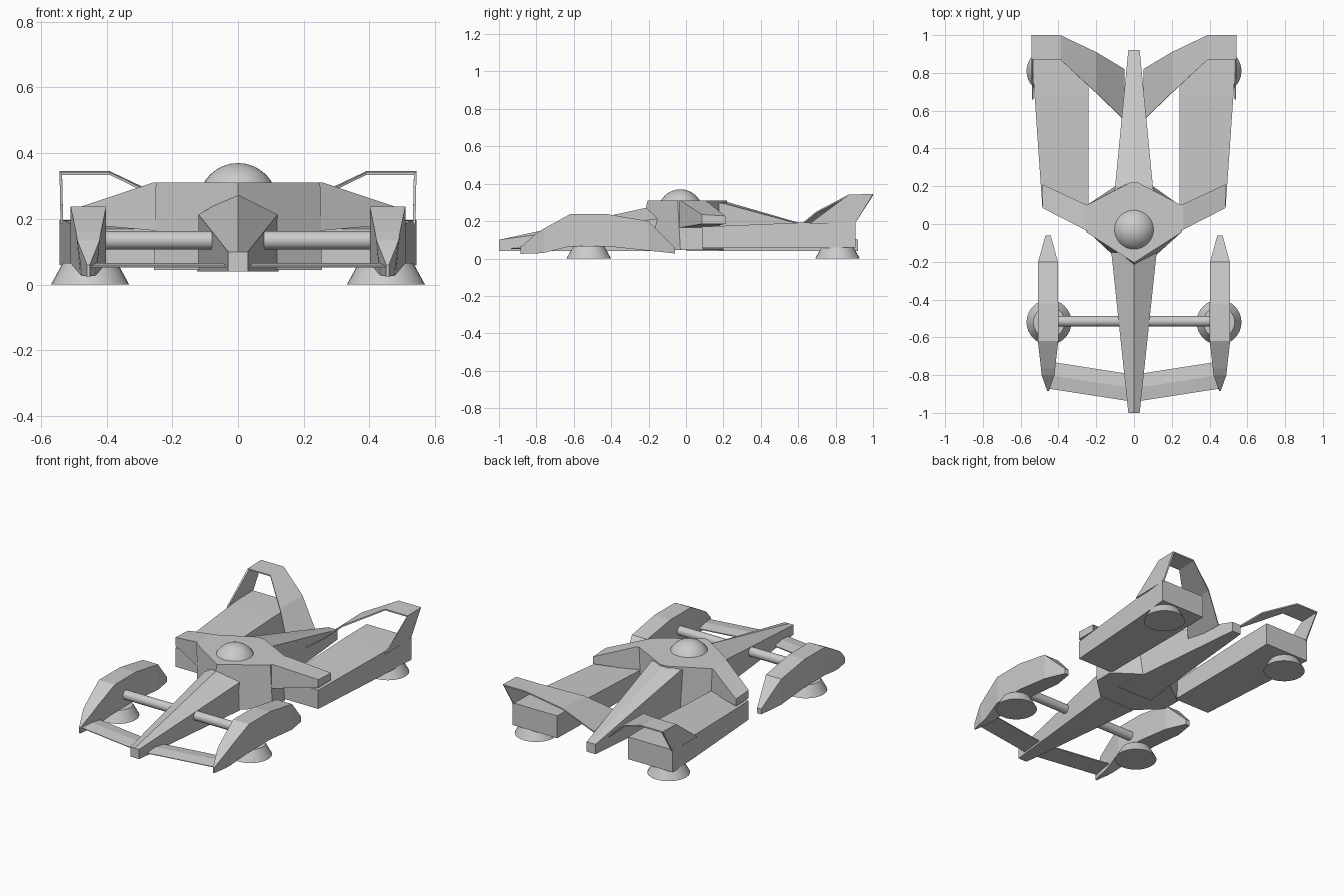
import bpy, bmesh
from mathutils import Vector

if "Cube" in bpy.data.objects:
    bpy.data.objects.remove(bpy.data.objects["Cube"])


def loft(name, sections):
    """Skin a row of equal-length closed cross-sections and cap both ends."""
    bm = bmesh.new()
    rings = [[bm.verts.new(p) for p in s] for s in sections]
    n = len(rings[0])
    for a, b in zip(rings, rings[1:]):
        for i in range(n):
            j = (i + 1) % n
            bm.faces.new((a[i], a[j], b[j], b[i]))
    bm.faces.new(rings[0])
    bm.faces.new(rings[-1])
    bmesh.ops.recalc_face_normals(bm, faces=bm.faces)
    me = bpy.data.meshes.new(name)
    bm.to_mesh(me)
    bm.free()
    ob = bpy.data.objects.new(name, me)
    bpy.context.collection.objects.link(ob)
    return ob


def mirror(ob):
    """Repeat a part on the other side of x = 0."""
    m = ob.modifiers.new("mirror", 'MIRROR')
    if ob.location.length > 0:
        me = ob.data
        me.transform(ob.matrix_basis)
        ob.location = (0, 0, 0)
    return ob


def box_at_y(y, x0, x1, z0, z1):
    return [(x0, y, z0), (x1, y, z0), (x1, y, z1), (x0, y, z1)]


def spine(y, w, z0, edge, ridge):
    """Five-sided body section with a ridge on top."""
    return [(-w, y, z0), (w, y, z0), (w, y, edge), (0, y, ridge), (-w, y, edge)]


# Nose and tail
loft("nose", [spine(-1, .03, .04, .10, .10), spine(-.15, .12, .04, .213, .285)])
loft("tail", [spine(.0, .125, .04, .305, .31), spine(.2, .10, .04, .295, .308),
              spine(.92, .03, .04, .10, .10)])

# Cockpit hull, with raked front faces
bottom = [(0, -.27), (.255, -.03), (.255, .09), (.10, .2), (-.10, .2), (-.255, .09), (-.255, -.03)]
top = [(0, -.205), (.25, -.045), (.25, .10), (.02, .22), (-.02, .22), (-.25, .10), (-.25, -.045)]
loft("cockpit_hull", [[(x, y, .045) for x, y in bottom], [(x, y, .31) for x, y in top]])

# Canopy dome
bpy.ops.mesh.primitive_uv_sphere_add(segments=32, ring_count=16, radius=.12, location=(0, -.03, .25))
bpy.context.object.name = "canopy_dome"
bpy.ops.object.shade_smooth_by_angle()

# Shoulder arms
mirror(loft("shoulder_arm", [
    [(.24, -.04, .165), (.24, .10, .165), (.24, .10, .31), (.24, -.04, .31)],
    [(.26, -.03, .165), (.26, .105, .165), (.26, .105, .31), (.26, -.03, .31)],
    [(.485, .085, .185), (.485, .21, .185), (.485, .21, .228), (.485, .085, .235)]]))

# Rear pods
mirror(loft("rear_pod", [box_at_y(.085, .24, .485, .055, .17),
                         box_at_y(.69, .24, .527, .055, .195),
                         box_at_y(.905, .24, .543, .06, .197)]))

# Rear wing ribbons: (x, leading y, trailing y, leading z, trailing z)
path = [(.54, .66, .905, .185, .19), (.543, .87, 1.0, .342, .345), (.39, .87, 1.0, .342, .345),
        (.20, .695, .91, .25, .255), (.05, .55, .82, .13, .12)]
t = .008
offsets = [(-t, 0), (-t, -t), (0, -t), (t * .3, -t), (t * .3, -t)]
mirror(loft("rear_wing", [
    [(x, y0, z0), (x, y1, z1), (x + dx, y1, z1 + dz), (x + dx, y0, z0 + dz)]
    for (x, y0, y1, z0, z1), (dx, dz) in zip(path, offsets)]))

# Front pods: (y, half width top, half width bottom, bottom z, top z)
pod = [(-.885, .004, .004, .025, .06), (-.80, .034, .02, .027, .135), (-.76, .038, .025, .03, .16),
       (-.62, .054, .054, .065, .237), (-.42, .054, .054, .065, .237),
       (-.20, .052, .05, .042, .20), (-.06, .014, .014, .027, .06)]
mirror(loft("front_pod", [
    [(.455 - b, y, z0), (.455 + b, y, z0), (.455 + a, y, z1), (.455 - a, y, z1)]
    for y, a, b, z0, z1 in pod]))

# Front wing: thin blade swept forward to the middle
mirror(loft("front_wing", [
    [(x, y - .072, .052), (x, y + .072, .052), (x, y + .072, .058), (x, y, .066), (x, y - .072, .056)]
    for x, y in ((0, -.862), (.05, -.862), (.45, -.80))]))

# Front axle
bpy.ops.mesh.primitive_cylinder_add(vertices=20, radius=.028, depth=.84,
                                    location=(0, -.515, .135), rotation=(0, 1.570796, 0))
bpy.context.object.name = "front_axle"
bpy.ops.object.shade_smooth_by_angle()

# Hover feet
for name, y in (("front_foot", -.52), ("rear_foot", .81)):
    bpy.ops.mesh.primitive_cone_add(vertices=32, radius1=.119, radius2=.083, depth=.066,
                                    location=(.45, y, .033))
    foot = bpy.context.object
    foot.name = name
    bpy.ops.object.shade_smooth_by_angle()
    bpy.context.view_layer.update()
    mirror(foot)
